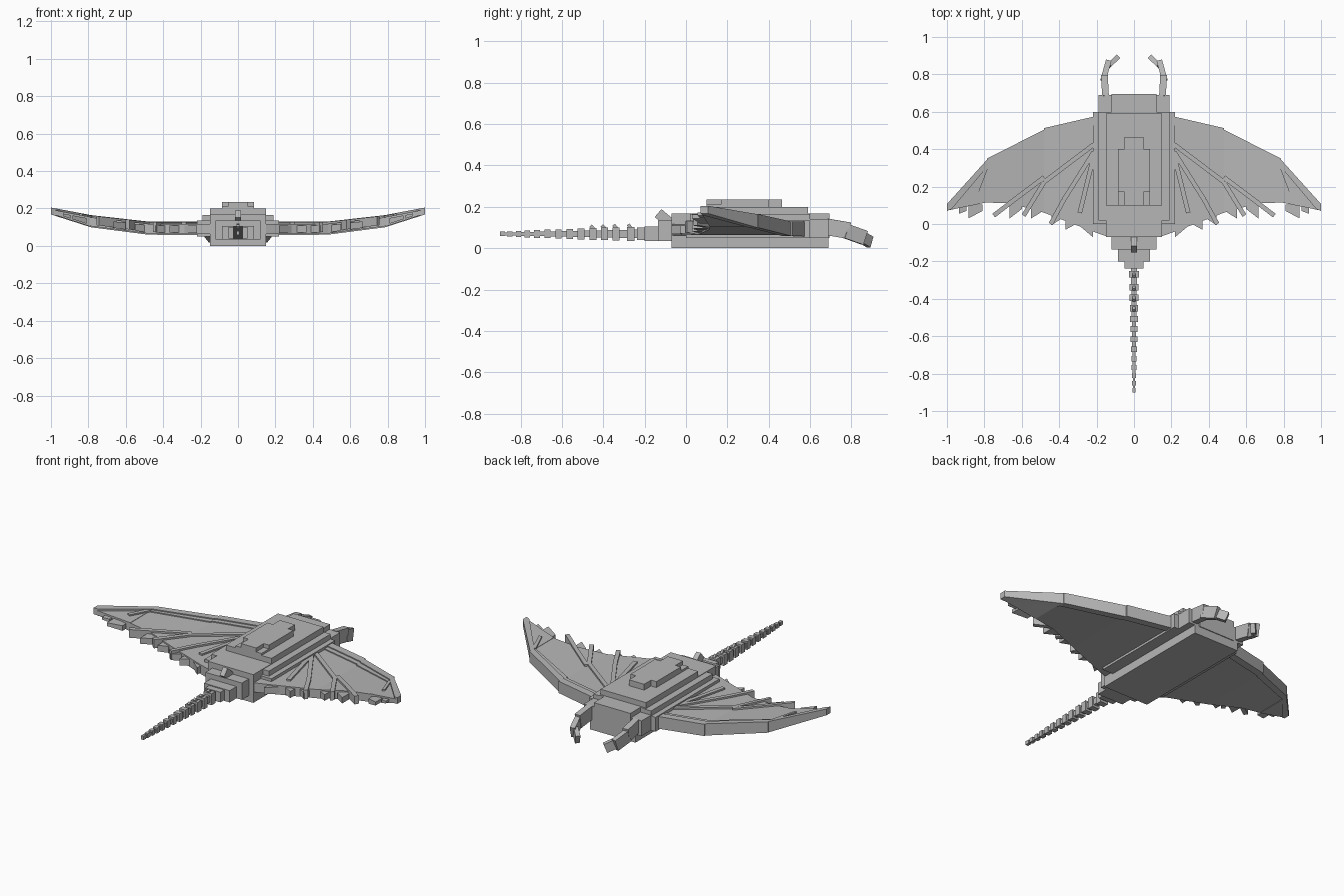
import bpy, bmesh, math
from mathutils import Vector

if "Cube" in bpy.data.objects:
    bpy.data.objects.remove(bpy.data.objects["Cube"])

grey = bpy.data.materials.new("hull grey")
grey.diffuse_color = (0.47, 0.47, 0.47, 1)
grey.use_nodes = True
grey.node_tree.nodes["Principled BSDF"].inputs["Base Color"].default_value = grey.diffuse_color


def finish(name, bm):
    bmesh.ops.recalc_face_normals(bm, faces=bm.faces)
    me = bpy.data.meshes.new(name)
    bm.to_mesh(me)
    bm.free()
    me.materials.append(grey)
    ob = bpy.data.objects.new(name, me)
    bpy.context.collection.objects.link(ob)
    return ob


def box(name, x0, x1, y0, y1, z0, z1):
    bm = bmesh.new()
    bmesh.ops.create_cube(bm, size=1)
    for v in bm.verts:
        v.co = ((x0 + x1) / 2 + v.co.x * (x1 - x0),
                (y0 + y1) / 2 + v.co.y * (y1 - y0),
                (z0 + z1) / 2 + v.co.z * (z1 - z0))
    return finish(name, bm)


def beam(name, a, b, w, h):
    """Rectangular bar from a to b, w wide and h deep."""
    a, b = Vector(a), Vector(b)
    d = (b - a).normalized()
    side = d.cross(Vector((0, 0, 1))).normalized()
    up = side.cross(d)
    bm = bmesh.new()
    rings = [[bm.verts.new(p + side * i * w / 2 + up * j * h / 2)
              for i, j in ((-1, -1), (1, -1), (1, 1), (-1, 1))] for p in (a, b)]
    for r in rings:
        bm.faces.new(r)
    for i in range(4):
        k = (i + 1) % 4
        bm.faces.new((rings[0][i], rings[0][k], rings[1][k], rings[1][i]))
    return finish(name, bm)


def interp(x, table):
    for (xa, za), (xb, zb) in zip(table, table[1:]):
        if x <= xb:
            return za + (zb - za) * (x - xa) / (xb - xa)
    return table[-1][1]


# wing cross-section: top and bottom heights along the span
TOP = [(0, .13), (.48, .13), (.79, .165), (1, .205)]
BOT = [(0, .055), (.48, .06), (.79, .1), (1, .168)]


def slab(name, pts, top=0.0, bottom=0.0):
    """Plan outline thickened between the wing surfaces, offset inward."""
    for s, tag in ((1, "right"), (-1, "left")):
        bm = bmesh.new()
        hi = [bm.verts.new((s * x, y, interp(x, TOP) - top)) for x, y in pts]
        lo = [bm.verts.new((s * x, y, interp(x, BOT) + bottom)) for x, y in pts]
        bm.faces.new(hi)
        bm.faces.new(lo[::-1])
        for i in range(len(pts)):
            k = (i + 1) % len(pts)
            bm.faces.new((hi[i], lo[i], lo[k], hi[k]))
        finish(f"{name}_{tag}", bm)


# body tiers
box("belly", -.15, .15, -.07, .69, 0, .05)
box("core_deck", -.15, .15, -.07, .60, .05, .168)
box("side_deck", -.19, .19, .02, .60, .05, .165)
box("wing_root", -.22, .22, .0, .60, .05, .135)
box("back_plate", -.15, .15, .10, .59, .165, .20)
box("ridge_wide", -.085, .085, .17, .40, .20, .235)
box("ridge_long", -.05, .05, .10, .465, .20, .235)
box("ridge_foot", -.085, .085, .10, .17, .20, .212)

# head and curled head fins
box("head", -.12, .12, .60, .695, .05, .168)
for s, tag in ((1, "right"), (-1, "left")):
    box(f"head_cheek_{tag}", min(s * .115, s * .19), max(s * .115, s * .19), .595, .69, .05, .14)
    beam(f"head_fin_base_{tag}", (s * .152, .68, .103), (s * .158, .79, .085), .036, .08)
    beam(f"head_fin_middle_{tag}", (s * .163, .775, .082), (s * .138, .865, .05), .03, .07)
    beam(f"head_fin_tip_{tag}", (s * .137, .845, .056), (s * .09, .89, .03), .026, .055)

# stepped rump and its fin
box("rump_upper", -.12, .12, -.135, -.06, .035, .135)
box("rump_middle", -.085, .085, -.20, -.13, .035, .105)
box("rump_end", -.05, .05, -.237, -.19, .04, .10)
beam("rump_fin", (0, -.135, .17), (0, -.07, .115), .03, .05)

# wing membranes, one flat panel per span section
slab("inner_membrane", [(.15, .56), (.48, .49), (.48, .06), (.22, -.04), (.15, -.065)], .012, .006)
slab("middle_membrane", [(.48, .49), (.79, .33), (.79, .115), (.66, .11), (.48, .06)], .012, .006)
slab("outer_membrane", [(.79, .33), (.985, .1), (.985, .075), (.79, .115)], .01, .004)

# leading-edge spars and the lower strip behind them
slab("inner_spar", [(.19, .58), (.48, .513), (.48, .468), (.19, .535)])
slab("middle_spar", [(.48, .505), (.785, .35), (.785, .31), (.48, .462)])
slab("outer_spar", [(.785, .345), (1, .107), (1, .07), (.975, .08), (.785, .305)])
slab("inner_strip", [(.19, .545), (.48, .475), (.48, .44), (.22, .50)], .006, .006)
slab("middle_strip", [(.48, .47), (.79, .315), (.79, .29), (.48, .43)], .006, .006)


# wing ribs fanning out to the trailing edge
def rib(name, a, b, w=.024):
    a, b = Vector(a), Vector(b)
    d = (b - a).normalized()
    n = Vector((-d.y, d.x)) * w / 2
    slab(name, [a + n, b + n, b - n, a - n], .002, .015)


rib("rib_front", (.215, .425), (.48, .225))
rib("rib_middle", (.215, .385), (.375, .13))
rib("rib_middle_end", (.375, .13), (.445, .0))
rib("rib_rear", (.215, .365), (.29, .06))
rib("rib_outer", (.48, .25), (.66, .115))
rib("rib_outer_end", (.62, .145), (.75, .045))
rib("rib_short", (.48, .225), (.59, .045))
rib("rib_tip", (.79, .30), (.84, .17), .018)

# ragged trailing-edge spikes: inner x, outer x, inner y, outer y, root y
SPIKES = [(.22, .285, -.07, -.015, .03), (.31, .365, .0, -.03, .04), (.385, .44, .03, -.005, .07),
          (.50, .55, .06, .03, .1), (.60, .665, .08, .03, .13), (.81, .885, .07, .03, .105),
          (.895, .935, .07, .055, .1)]
for i, (xa, xb, ya, yb, yr) in enumerate(SPIKES):
    slab(f"trailing_spike_{i}", [(xa, ya), (xb, yb), (xb, yr), (xa, yr)], .02, .012)

# jointed tail: thin links with thicker blocks, tapering
JOINTS = [-.268, -.338, -.395, -.45, -.508, -.562, -.617, -.67, -.72, -.768, -.81, -.852, -.888]
for i, y in enumerate(JOINTS):
    t = i / (len(JOINTS) - 1)
    w = .026 - .017 * t
    h = .034 - .023 * t
    l = .018 - .006 * t
    box(f"tail_block_{i}", -w, w, y - l, y + l, .069 - h, .069 + h)
    prev = JOINTS[i - 1] if i else -.22
    box(f"tail_link_{i}", -w * .62, w * .62, y, prev, .069 - h * .6, .069 + h * .6)
    # barbs on the first joints
    if i < 4:
        beam(f"tail_barb_{i}", (0, y - .012, .115 - .002 * i), (0, y + .008, .088), .014, .016)
